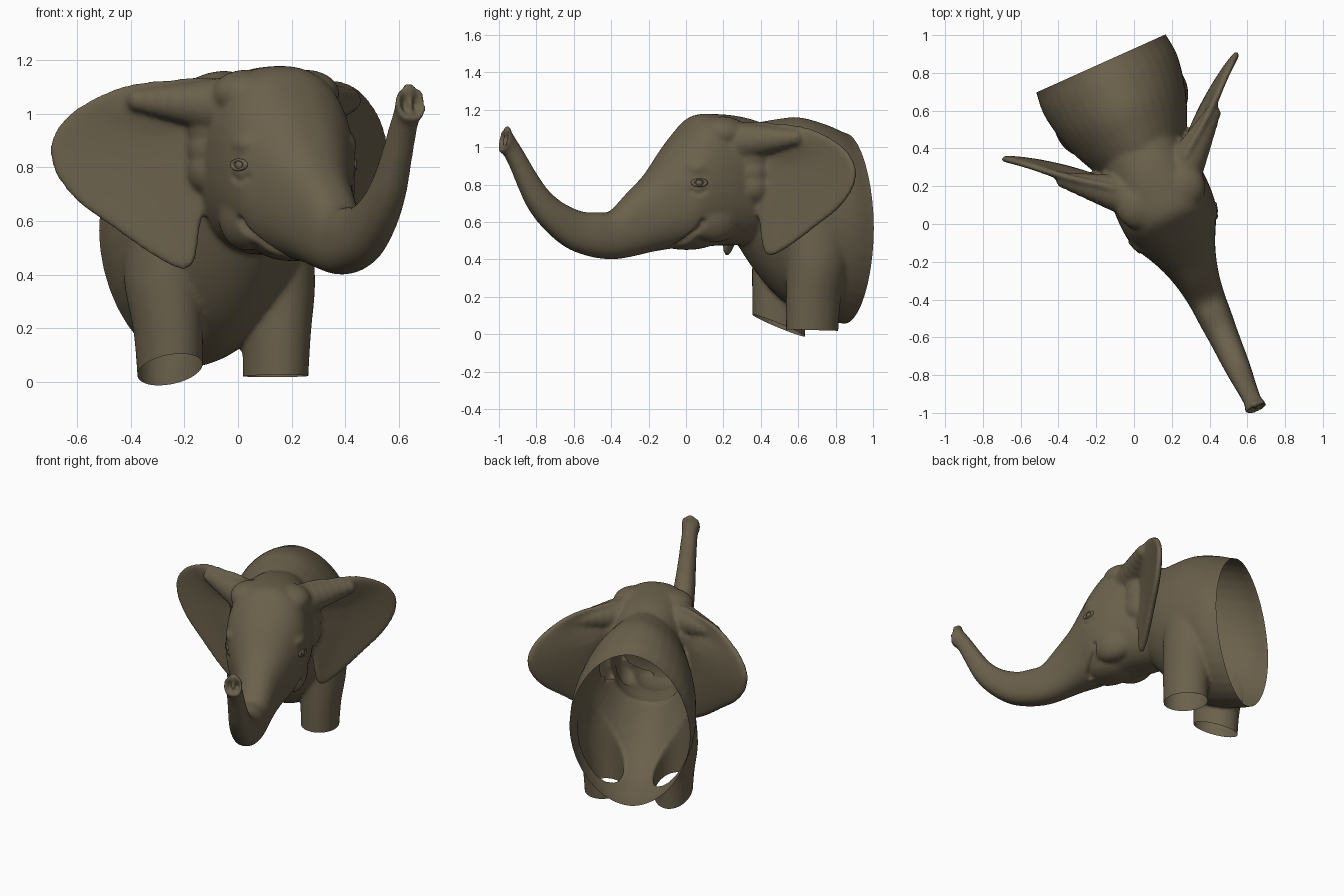
import bpy, bmesh, math
from mathutils import Vector

if "Cube" in bpy.data.objects:
    bpy.data.objects.remove(bpy.data.objects["Cube"])

ANG = math.radians(24.2)          # the animal faces forward and to its left
C, S = math.cos(ANG), math.sin(ANG)


def W(u, s, z):
    """u = sideways, s = distance forward of the open back rim."""
    return Vector((-0.175 + S * s + C * u, 0.85 - C * s + S * u, z))


def local(p):
    dx, dy = p.x + 0.175, p.y - 0.85
    return C * dx + S * dy, S * dx - C * dy


def spline(pts, n, closed=False):
    """Catmull-Rom resampling of a list of tuples."""
    out, m = [], len(pts)
    for i in range(m if closed else m - 1):
        pick = (lambda k: pts[k % m]) if closed else (lambda k: pts[max(0, min(m - 1, k))])
        a, b, c, d = (pick(i + k) for k in (-1, 0, 1, 2))
        for j in range(n):
            t = j / n
            out.append(tuple(0.5 * (2 * q + (r - p) * t + (2 * p - 5 * q + 4 * r - v) * t * t
                                    + (3 * q - p - 3 * r + v) * t ** 3)
                             for p, q, r, v in zip(a, b, c, d)))
    if not closed:
        out.append(tuple(pts[-1]))
    return out


def loft(bm, rings, power=2.0, seg=40):
    """Skin rings of (u, s, z, tilt, height radius, side radius)."""
    loops = []
    for u, s, z, tilt, rv, ru in spline(rings, 4):
        t, loop = math.radians(tilt), []
        for k in range(seg):
            a = 2 * math.pi * k / seg
            ca = math.copysign(abs(math.cos(a)) ** (2 / power), math.cos(a)) * ru
            sa = math.copysign(abs(math.sin(a)) ** (2 / power), math.sin(a)) * rv
            loop.append(bm.verts.new(W(u + ca, s - math.sin(t) * sa, z + math.cos(t) * sa)))
        loops.append(loop)
    for a, b in zip(loops, loops[1:]):
        for k in range(seg):
            n = (k + 1) % seg
            bm.faces.new((a[k], a[n], b[n], b[k]))
    bm.faces.new(loops[0])
    bm.faces.new(loops[-1])


def blob(bm, u, s, z, ru, rs, rz):
    """Ellipsoid muscle."""
    new = bmesh.ops.create_uvsphere(bm, u_segments=20, v_segments=12, radius=1)["verts"]
    for v in new:
        v.co = W(u + v.co.x * ru, s + v.co.y * rs, z + v.co.z * rz)


def ear(bm, side):
    """Thin cupped sheet from an outline, built in rings around its centre."""
    line = spline([(.17, 1.12), (.34, 1.125), (.46, 1.105), (.55, 1.06), (.625, 1.0), (.67, .93),
                   (.685, .86), (.665, .77), (.6, .67), (.5, .58), (.41, .5), (.33, .44), (.28, .42),
                   (.25, .46), (.235, .58), (.215, .7), (.16, .9)], 4, True)
    cu, cz, n = .40, .82, len(line)
    levels = [.08, .3, .5, .7, .85, .95, 1.0]
    sheets = []
    for face in (1, -1):
        loops = []
        for k in levels:
            half = .012 + .016 * math.sqrt(1 - k * k)
            loop = []
            for pu, pz in line:
                u, z = cu + (pu - cu) * k, cz + (pz - cz) * k
                s = .792 - .8 * u - .03 * (1 - k * k)
                s += .04 * math.exp(-((z - 1.04) / .07) ** 2 - ((u - .35) / .14) ** 2)
                loop.append(bm.verts.new(W(side * (u + face * half * .62), s + face * half * .78, z)))
            loops.append(loop)
        bm.faces.new(loops[0])
        sheets.append(loops)
    skins = [(l[i], l[i + 1]) for l in sheets for i in range(len(levels) - 1)]
    skins.append((sheets[0][-1], sheets[1][-1]))
    for a, b in skins:
        for k in range(n):
            m = (k + 1) % n
            bm.faces.new((a[k], a[m], b[m], b[k]))


hide = bpy.data.materials.new("olive_brown_hide")
hide.diffuse_color = (.145, .117, .071, 1)
hide.use_nodes = True
hide.node_tree.nodes["Principled BSDF"].inputs["Base Color"].default_value = hide.diffuse_color

bm = bmesh.new()
# barrel of the body, running into the neck
loft(bm, [(0, -.1, .565, 0, .5, .37), (0, 0, .565, 0, .51, .376), (0, .12, .6, 0, .522, .387),
          (0, .27, .645, 0, .515, .362), (0, .4, .685, 0, .465, .32), (0, .52, .74, 0, .39, .262),
          (0, .62, .8, 0, .31, .21)], 1.88)
# head flowing into the raised trunk, with a hollow tip
loft(bm, [(0, .45, .825, 0, .29, .2), (0, .6, .82, 0, .34, .24), (0, .75, .825, 0, .352, .258),
          (0, .88, .817, 0, .352, .256), (0, .97, .775, 0, .312, .236), (0, 1.05, .725, 0, .272, .193),
          (0, 1.15, .652, 0, .215, .148), (0, 1.26, .588, 0, .175, .116), (0, 1.37, .53, 0, .13, .098),
          (0, 1.48, .535, 12, .12, .09), (0, 1.59, .562, 28, .106, .08),
          (0, 1.71, .635, 43, .087, .072), (0, 1.80, .725, 54, .072, .064),
          (0, 1.865, .83, 62, .06, .056), (0, 1.92, .93, 60, .052, .051),
          (0, 1.965, 1.0, 42, .052, .049), (0, 2.005, 1.04, 15, .068, .061),
          (0, 2.0, 1.04, 15, .047, .042), (0, 1.965, 1.018, 30, .026, .024)], 2.35)
# finger and bridge between the nostrils at the trunk tip
blob(bm, 0, 1.978, 1.085, .028, .022, .032)
blob(bm, 0, 1.98, 1.03, .012, .03, .045)
# lower jaw
blob(bm, 0, .93, .53, .15, .2, .08)
for side in (-1, 1):
    ear(bm, side)
    # front leg with its shoulder
    loft(bm, [(side * .19, .24, .62, -90, .2, .165), (side * .222, .26, .38, -90, .172, .15),
              (side * .22, .285, .17, -90, .15, .124), (side * .213, .29, -.08, -90, .142, .114)])
    # crown, brow and cheek
    blob(bm, side * .12, .77, 1.075, .13, .13, .09)
    blob(bm, side * .19, .93, .885, .06, .085, .05)
    blob(bm, side * .15, .83, .62, .09, .15, .13)
    # muscle rolling from the temple along the upper ear
    for i in range(7):
        t = i / 6
        r = .105 - .06 * t
        blob(bm, side * (.18 + .25 * t), .68 - .195 * t, 1.03 + .02 * t, r, r, r)
    # ear root
    for z in (.95, .87, .79):
        blob(bm, side * .215, .62, z, .07, .09, .09)
bmesh.ops.recalc_face_normals(bm, faces=bm.faces)
mesh = bpy.data.meshes.new("elephant_hide")
bm.to_mesh(mesh)
bm.free()
skin = bpy.data.objects.new("elephant_hide", mesh)
bpy.context.collection.objects.link(skin)
bpy.context.view_layer.objects.active = skin
skin.select_set(True)

# fuse everything into one smooth skin
fuse = skin.modifiers.new("fuse", 'REMESH')
fuse.mode, fuse.voxel_size = 'VOXEL', .01
bpy.ops.object.modifier_apply(modifier="fuse")
soft = skin.modifiers.new("soften", 'SMOOTH')
soft.factor, soft.iterations = .5, 14
bpy.ops.object.modifier_apply(modifier="soften")

bm = bmesh.new()
bm.from_mesh(skin.data)
bm.normal_update()
# carved creases: mouth corner and fold under the eye
creases = [([(.93, .6), (.945, .56), (.98, .52), (1.03, .47)], .022, .014),
           ([(.93, .765), (.965, .75), (1.0, .765)], .008, .012)]
moves = []
for v in bm.verts:
    u, s = local(v.co)
    if abs(u) > .05 and .85 < s < 1.15 and v.co.z < .85:
        for path, depth, width in creases:
            d = min(math.hypot(s - a, v.co.z - b) for a, b in spline(path, 6))
            if d < 3 * width:
                moves.append((v, v.normal * (-depth * math.exp(-(d / width) ** 2))))
for v, m in moves:
    v.co += m


def cut(faces, co, no):
    edges = {e for f in faces for e in f.edges}
    verts = {v for f in faces for v in f.verts}
    bmesh.ops.bisect_plane(bm, geom=list(faces) + list(edges) + list(verts), dist=1e-6,
                           plane_co=co, plane_no=no, clear_outer=True)


# open the back and the leg bottoms
cut(list(bm.faces), W(0, 0, 0), Vector((-S, C, 0)))
for side, co, no in ((-1, (-.25, .475, .055), (.1, -.4, -1)), (1, (.14, .675, .022), (0, -.03, -1))):
    low = []
    for f in bm.faces:
        c = f.calc_center_median()
        u, s = local(c)
        if c.z < .18 and math.hypot(u - side * .217, s - .29) < .19:
            low.append(f)
    cut(low, Vector(co), Vector(no).normalized())
bm.to_mesh(skin.data)
bm.free()
skin.data.materials.clear()
skin.data.materials.append(hide)
skin.data.shade_smooth()
bpy.ops.object.shade_smooth_by_angle(angle=math.radians(60))


def finish(name):
    ob = bpy.context.object
    ob.name = name
    ob.data.materials.append(hide)
    bpy.ops.object.shade_smooth()


# eyeballs and eyelid rings
for side, label in ((-1, "left"), (1, "right")):
    ok, loc, nor, _ = skin.closest_point_on_mesh(W(side * .25, .965, .81))
    turn = nor.to_track_quat('Z', 'Y').to_euler()
    bpy.ops.mesh.primitive_uv_sphere_add(segments=20, ring_count=12, radius=.022, location=loc - nor * .013)
    finish(label + "_eye")
    bpy.ops.mesh.primitive_torus_add(major_radius=.03, minor_radius=.01, major_segments=24,
                                     minor_segments=8, location=loc - nor * .003, rotation=turn)
    bpy.context.object.scale = (1.15, .6, .9)
    finish(label + "_eyelids")
